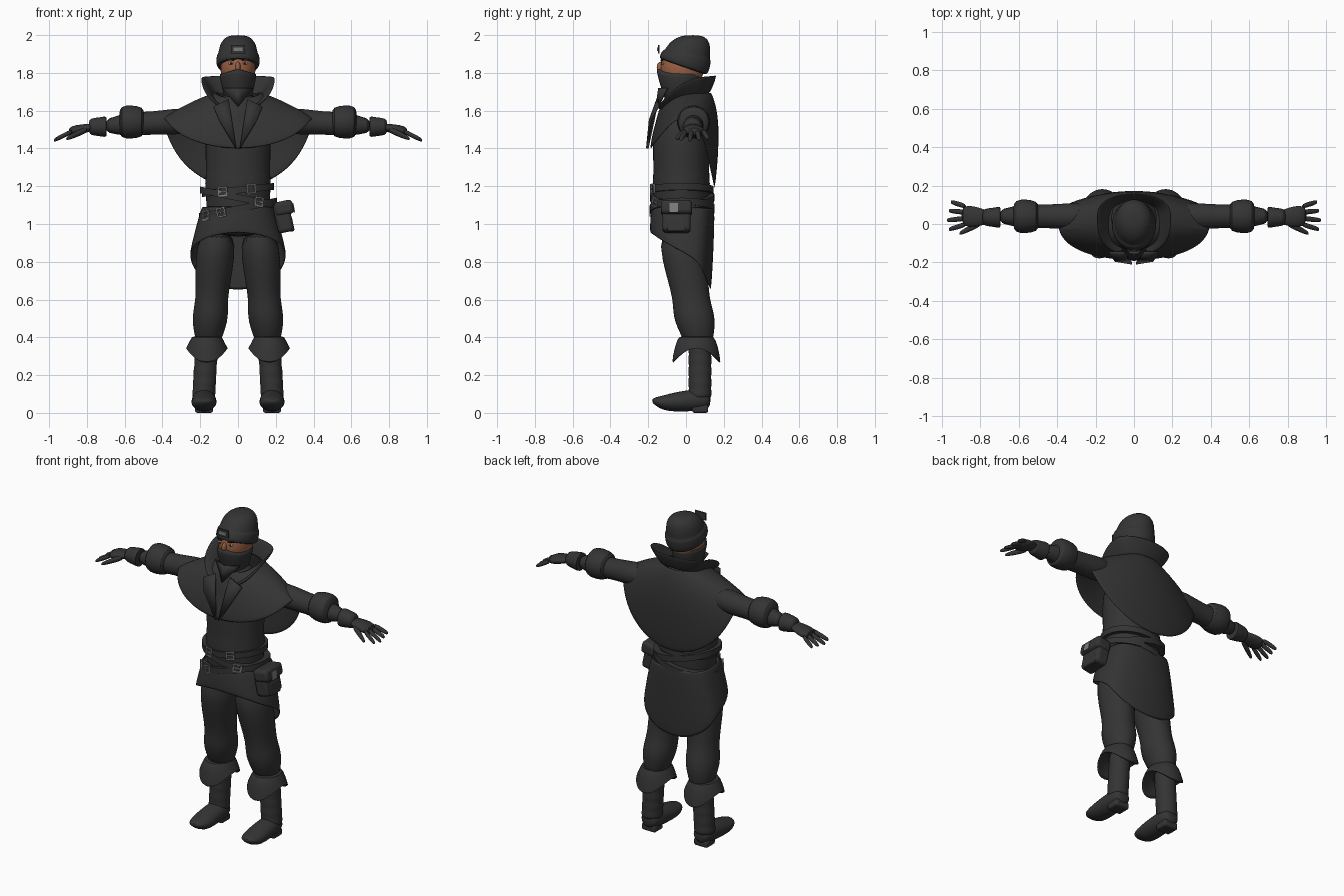
import bpy, bmesh, math
from mathutils import Matrix, Euler, Vector

cube = bpy.data.objects.get("Cube")
if cube:
    bpy.data.objects.remove(cube, do_unlink=True)


def material(name, red, green, blue):
    mat = bpy.data.materials.new(name)
    mat.use_nodes = True
    mat.diffuse_color = (red, green, blue, 1)
    shader = mat.node_tree.nodes["Principled BSDF"]
    shader.inputs["Base Color"].default_value = mat.diffuse_color
    return mat


CLOTH = material("charcoal cloth", .034, .034, .034)
SKIN = material("tan skin", .33, .12, .06)
METAL = material("grey metal", .2, .2, .2)
HAIR = material("dark hair", .02, .01, .01)
WHITE = material("eye white", .4, .4, .4)


def finish(name, bm, mat, mirror=False, thick=0, soft=0, bevel=0):
    """Turn a bmesh into a smooth shaded object with the usual modifiers."""
    bmesh.ops.recalc_face_normals(bm, faces=bm.faces)
    mesh = bpy.data.meshes.new(name)
    bm.to_mesh(mesh)
    bm.free()
    mesh.materials.append(mat)
    for face in mesh.polygons:
        face.use_smooth = True
    mesh.set_sharp_from_angle(angle=math.radians(50))
    ob = bpy.data.objects.new(name, mesh)
    bpy.context.collection.objects.link(ob)
    if mirror:
        ob.modifiers.new("mirror", "MIRROR")
    if thick:
        solid = ob.modifiers.new("thickness", "SOLIDIFY")
        solid.thickness, solid.offset = thick, 0
    if bevel:
        edge = ob.modifiers.new("bevel", "BEVEL")
        edge.width, edge.segments = bevel, 3
    if soft:
        smooth = ob.modifiers.new("soft", "SUBSURF")
        smooth.levels = smooth.render_levels = soft


def loft(name, axis, rings, centre, drift=(0, 0), aspect=1, shape=None, mirror=False, soft=1, sides=20):
    """Skin rings given as (position, radius) along an axis, on a drifting centre line."""
    bm = bmesh.new()
    loops = []
    for place, radius in rings:
        along = place - rings[0][0]
        u, v = (c + d * along for c, d in zip(centre, drift))
        loop = []
        for i in range(sides):
            turn = math.tau * i / sides
            co = [u + radius * math.cos(turn), v + radius * aspect * math.sin(turn)]
            co.insert("xyz".index(axis), place)
            point = Vector(co)
            if shape:
                shape(point)
            loop.append(bm.verts.new(point))
        loops.append(loop)
    for low, high in zip(loops, loops[1:]):
        for i in range(sides):
            bm.faces.new((low[i - 1], low[i], high[i], high[i - 1]))
    bm.faces.new(loops[0])
    bm.faces.new(loops[-1])
    finish(name, bm, CLOTH, mirror, soft=soft)


def drape(name, hoops, start=0, steps=9):
    """Mirrored cloth sheet hung between hoops (width, front y, back y, front z, side z, back z)."""
    bm = bmesh.new()
    middle = .03
    grid = []
    for width, front, back, z_front, z_side, z_back in hoops:
        row = []
        for i in range(steps + 1):
            turn = start + (math.pi - start) * i / steps
            reach = abs(math.cos(turn))
            ahead = turn < math.pi / 2
            y = middle + ((front if ahead else back) - middle) * reach ** .7
            z = z_side + ((z_front if ahead else z_back) - z_side) * reach
            x = 0 if i == steps else width * math.sin(turn)
            row.append(bm.verts.new((x, y, z)))
        grid.append(row)
    for high, low in zip(grid, grid[1:]):
        for i in range(steps):
            bm.faces.new((high[i], high[i + 1], low[i + 1], low[i]))
    finish(name, bm, CLOTH, True, .014, 2)


def plate(name, *points):
    """Mirrored flat piece of cloth."""
    bm = bmesh.new()
    bm.faces.new([bm.verts.new(p) for p in points])
    finish(name, bm, CLOTH, True, .014)


def box(name, mat, place, size, tilt=(0, 0, 0), bevel=0, mirror=False):
    bm = bmesh.new()
    bmesh.ops.create_cube(bm, size=1)
    bm.transform(Matrix.LocRotScale(Vector(place), Euler(tilt), Vector(size)))
    finish(name, bm, mat, mirror, bevel=bevel)


def ball(name, mat, place, size, mirror=False):
    bm = bmesh.new()
    bmesh.ops.create_uvsphere(bm, u_segments=24, v_segments=16, radius=1)
    bm.transform(Matrix.LocRotScale(Vector(place), None, Vector(size)))
    finish(name, bm, mat, mirror)


# Head and face
ball("head", SKIN, (0, -.02, 1.83), (.093, .115, .13))
ball("nose", SKIN, (0, -.13, 1.83), (.014, .025, .03))
ball("eyes", WHITE, (.036, -.122, 1.85), (.015, .008, .007), mirror=True)
ball("pupils", HAIR, (.036, -.128, 1.85), (.006, .004, .006), mirror=True)
box("eyebrows", HAIR, (.04, -.126, 1.87), (.04, .008, .008), (0, -.15, .3), mirror=True)


# Mask over the nose, with the scarf tip below
def raise_nose(p):
    if p.z > 1.75 and p.y < 0:
        p.z -= .2 * p.y * max(0, 1 - abs(p.x) / .1)
        p.y -= .012 * math.exp(-(p.x / .035) ** 2)


loft("face_mask", "z", [(1.6, .05), (1.7, .083), (1.79, .1), (1.8, .097)],
     centre=(0, -.03), aspect=1.2, shape=raise_nose)
plate("scarf_tip", (0, -.14, 1.72), (.08, -.1, 1.72), (.03, -.13, 1.66), (0, -.155, 1.62))


# Knitted hat, lower at the back
def tip_back(p):
    p.z -= .35 * (p.y + .01) * min(1, (2 - p.z) / .17)


loft("hat", "z", [(1.83, .09), (1.83, .113), (1.86, .118), (1.9, .114), (1.9, .105),
                  (1.95, .1), (1.985, .075), (2, .04)],
     centre=(0, -.015), drift=(0, .3), aspect=1.13, shape=tip_back)
box("hat_badge", CLOTH, (0, -.145, 1.925), (.075, .009, .045))
box("hat_badge_plate", METAL, (0, -.15, 1.925), (.05, .006, .02))

# Jacket, cape and collar
loft("jacket", "z", [(.93, .12), (1, .17), (1.16, .17), (1.21, .18), (1.28, .168),
                     (1.42, .18), (1.55, .16), (1.65, .12), (1.7, .07)],
     centre=(0, -.025), aspect=.87)
drape("shoulder_cape", [(.11, -.1, .13, 1.67, 1.7, 1.7), (.28, -.16, .18, 1.54, 1.65, 1.54),
                        (.41, -.19, .15, 1.39, 1.61, 1.17)])
drape("collar", [(.12, -.14, .12, 1.6, 1.67, 1.69), (.2, -.17, .16, 1.6, 1.78, 1.79)], start=.4)
plate("lapels", (.05, -.15, 1.66), (.13, -.15, 1.62), (.1, -.19, 1.55), (.01, -.205, 1.4))

# Coat skirt, parted at the front and pointed at the back
drape("coat_skirt", [(.19, -.18, .15, 1.1, 1.1, 1.1), (.26, -.19, .13, .95, .83, .63)])


# Belts and their buckles
def belt(name, height, slope, width, depth, buckles):
    def lean(p):
        p.z += slope * p.x

    half, inset = .018, .02
    loft(name, "z", [(height - half, width - inset), (height - half, width),
                     (height + half, width), (height + half, width - inset)],
         centre=(0, -.02), aspect=depth / width, shape=lean, soft=0, sides=40)
    for x in buckles:
        root = math.sqrt(1 - (x / width) ** 2)
        turn = math.atan(depth * x / (width * width * root))
        tilt = Euler((0, -math.atan(slope), turn))
        middle = Vector((x, -.023 - depth * root, height + slope * x))
        for side in (-.022, .022):
            across = tilt.to_matrix() @ Vector((side, 0, 0))
            along = tilt.to_matrix() @ Vector((0, 0, side))
            box(name + "_buckle_post", METAL, middle + across, (.008, .009, .05), tilt)
            box(name + "_buckle_bar", METAL, middle + along, (.05, .009, .008), tilt)
        box(name + "_buckle_pin", METAL, middle, (.04, .009, .006), tilt)


belt("upper_belt", 1.18, .1, .19, .166, buckles=(-.08, .07))
belt("crossed_belt", 1.14, -.2, .202, .17, buckles=(.11,))
belt("low_belt", 1.08, .2, .206, .172, buckles=(-.09, -.17))

# Hip pouch on the left
lean = (0, -.2, 0)
box("pouch", CLOTH, (.24, -.05, 1.035), (.085, .15, .16), lean, bevel=.02)
box("pouch_flap", CLOTH, (.243, -.05, 1.085), (.1, .165, .075), lean, bevel=.02)
box("pouch_pocket", CLOTH, (.28, -.05, 1), (.025, .1, .08), lean, bevel=.01)
box("pouch_clasp", METAL, (.294, -.065, 1.085), (.008, .045, .05), lean)

# Sleeves, cuffs and gloves
loft("sleeves", "x", [(.2, .07), (.35, .07), (.45, .06), (.55, .066), (.72, .04)],
     centre=(.04, 1.55), drift=(0, -.06), mirror=True)
loft("sleeve_cuffs", "x", [(.5, .05), (.5, .08), (.57, .092), (.62, .085), (.63, .05)],
     centre=(.04, 1.54), mirror=True)
loft("glove_cuffs", "x", [(.7, .03), (.69, .06), (.73, .05), (.78, .046), (.79, .03)],
     centre=(.035, 1.515), mirror=True)
loft("hands", "x", [(.76, .035), (.8, .047), (.86, .06), (.9, .045)],
     centre=(.035, 1.515), drift=(.05, -.2), aspect=.5, mirror=True)
for i, finger in enumerate(("index", "middle", "ring", "little")):
    reach = .975 - .01 * abs(i - 1)
    loft(finger + "_fingers", "x", [(.87, .015), (.93, .014), (reach - .01, .012), (reach, .007)],
         centre=(.03 * i, 1.495), drift=(.2 * (i - 1.5), -.5), mirror=True, sides=10)
loft("thumbs", "x", [(.79, .02), (.85, .018), (.9, .013), (.91, .006)],
     centre=(.01, 1.505), drift=(-.5, -.45), mirror=True, sides=10)

# Trousers
loft("trouser_legs", "z", [(.97, .1), (.8, .104), (.7, .094), (.6, .086), (.54, .094),
                           (.48, .094), (.42, .078), (.35, .06)],
     centre=(.11, -.035), drift=(-.08, -.17), aspect=1.15, mirror=True)


# Boots: folded tops, creased shafts, upturned toes and heels
def dip_ends(p):
    if p.z < .33:
        p.z += .04 - .09 * min(1, ((p.y - .055) / .125) ** 2)


def turn_up_toe(p):
    p.z *= 1 + 3 * min(0, p.y)
    p.z += .4 * max(0, -.1 - p.y)


loft("boot_tops", "z", [(.4, .06), (.41, .08), (.36, .1), (.3, .118), (.31, .1), (.36, .07)],
     centre=(.165, .055), aspect=1.15, shape=dip_ends, mirror=True)
loft("boot_shafts", "z", [(.37 - .03 * i, .058 + .006 * (i % 2)) for i in range(11)],
     centre=(.165, .074), drift=(-.06, 0), mirror=True)
loft("boot_feet", "y", [(.13, .03), (.115, .052), (.07, .064), (-.06, .068), (-.12, .065),
                        (-.16, .048), (-.18, .02)],
     centre=(.18, .07), aspect=.95, shape=turn_up_toe, mirror=True)
box("boot_heels", CLOTH, (.18, .075, .022), (.095, .085, .044), bevel=.012, mirror=True)
